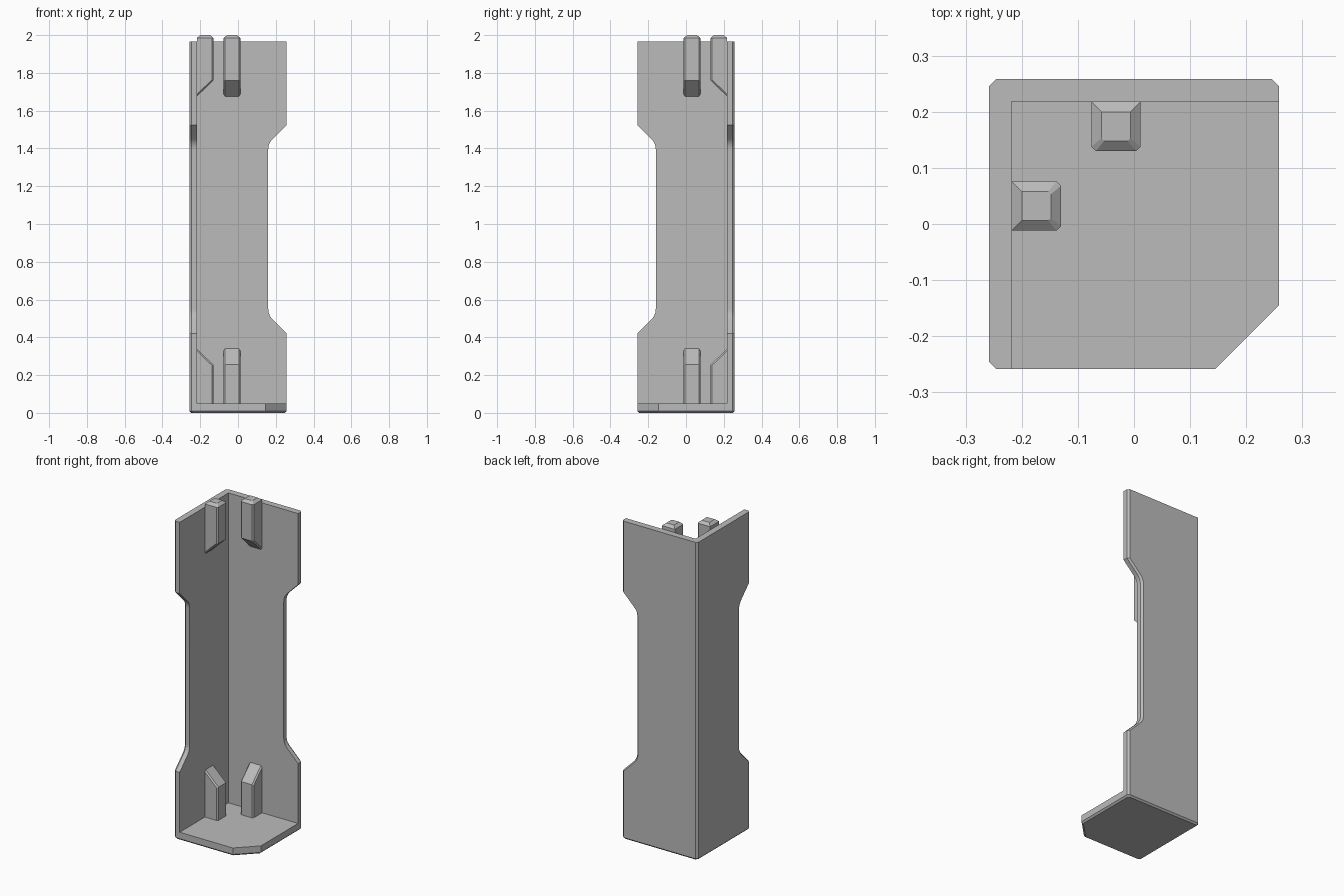
import bpy, bmesh
from math import cos, sin, radians

if "Cube" in bpy.data.objects:
    bpy.data.objects.remove(bpy.data.objects["Cube"])

A = 0.258      # outer half width
T = 0.218      # inner wall face
C = 0.012      # edge chamfer
FLOOR = 0.05
WALL_TOP = 1.965

grey = bpy.data.materials.new("plain grey")
grey.use_nodes = True
grey.diffuse_color = (0.5, 0.5, 0.5, 1)
grey.node_tree.nodes["Principled BSDF"].inputs["Base Color"].default_value = (0.5, 0.5, 0.5, 1)


def finish(bm, name):
    bmesh.ops.recalc_face_normals(bm, faces=bm.faces[:])
    bmesh.ops.dissolve_limit(bm, angle_limit=radians(0.5), verts=bm.verts[:], edges=bm.edges[:])
    mesh = bpy.data.meshes.new(name)
    bm.to_mesh(mesh)
    bm.free()
    mesh.materials.append(grey)
    obj = bpy.data.objects.new(name, mesh)
    bpy.context.collection.objects.link(obj)
    bpy.ops.object.select_all(action='DESELECT')
    obj.select_set(True)
    bpy.context.view_layer.objects.active = obj
    bpy.ops.object.shade_smooth_by_angle(angle=radians(20))


def loft(rings):
    """Closed solid through rings of equal point count."""
    bm = bmesh.new()
    loops = [[bm.verts.new(p) for p in ring] for ring in rings]
    n = len(loops[0])
    for low, high in zip(loops, loops[1:]):
        for i in range(n):
            j = (i + 1) % n
            bm.faces.new((low[i], low[j], high[j], high[i]))
    bm.faces.new(loops[0][::-1])
    bm.faces.new(loops[-1])
    return bm


# L-shaped walls: one section whose free ends follow the waisted outline
def wall_section(z, e):
    pts = [(-T, T), (-T, -e), (-A + C, -e), (-A, -e + C), (-A, A - C),
           (-A + C, A), (e - C, A), (e, A - C), (e, T)]
    return [(x, y, z) for x, y in pts]


R, WAIST, WAIST_Z = 0.08, 0.16, 0.551
lower = [(FLOOR, A), (0.42, A)]
for k in range(6, -1, -1):
    a = radians(45 * k / 6)
    lower.append((WAIST_Z - R * sin(a), WAIST + R - R * cos(a)))
upper = [(1.945 - z, e) for z, e in reversed(lower[1:])] + [(WALL_TOP, A)]
finish(loft([wall_section(z, e) for z, e in lower + upper]), "corner_walls")


# Floor plate with a cut front corner and chamfered underside
def floor_section(z, inset):
    a, k = A - inset, 0.145 - inset * 0.4
    pts = [(-a, -a + C), (-a + C, -a), (k, -a), (a, -k),
           (a, a - C), (a - C, a), (-a + C, a), (-a, a - C)]
    return [(x, y, z) for x, y in pts]


finish(loft([floor_section(0, 0.01), floor_section(0.01, 0), floor_section(FLOOR, 0)]), "floor_plate")

# Pegs: side profile pushed sideways, chamfered, then reflected onto the left wall
X0, X1, FRONT = -0.076, 0.012, 0.13


def peg(name, profile, flat_z, capped, reflect):
    bm = loft([[(x, y, z) for y, z in profile] for x in (X0, X1)])
    edges = [e for e in bm.edges
             if abs(e.verts[0].co.x - e.verts[1].co.x) < 1e-4
             and min(v.co.y for v in e.verts) < T - 0.01
             and any(abs(v.co.z - flat_z) > 1e-4 for v in e.verts)]
    bmesh.ops.bevel(bm, geom=edges, offset=0.008, segments=1, affect='EDGES')
    if capped:
        # tapered cap on the flat top
        top = [f for f in bm.faces if all(abs(v.co.z - flat_z) < 1e-4 for v in f.verts)]
        new = bmesh.ops.extrude_face_region(bm, geom=top)["geom"]
        bmesh.ops.delete(bm, geom=top, context='FACES_ONLY')
        mx, my = (X0 + X1) / 2, (FRONT + T) / 2
        for v in (g for g in new if isinstance(g, bmesh.types.BMVert)):
            v.co = (mx + (v.co.x - mx) * 0.59, my + (v.co.y - my) * 0.59, 2.0)
    if reflect:
        for v in bm.verts:
            v.co.x, v.co.y = -v.co.y, -v.co.x
    finish(bm, name)


upper_profile = [(T, 1.675), (FRONT, 1.76), (FRONT, 1.985), (T, 1.985)]
lower_profile = [(T, FLOOR), (FRONT, FLOOR), (FRONT, 0.255), (T, 0.34)]
for side, reflect in (("back", False), ("right", True)):
    peg("upper_peg_" + side, upper_profile, 1.985, True, reflect)
    peg("lower_peg_" + side, lower_profile, FLOOR, False, reflect)
